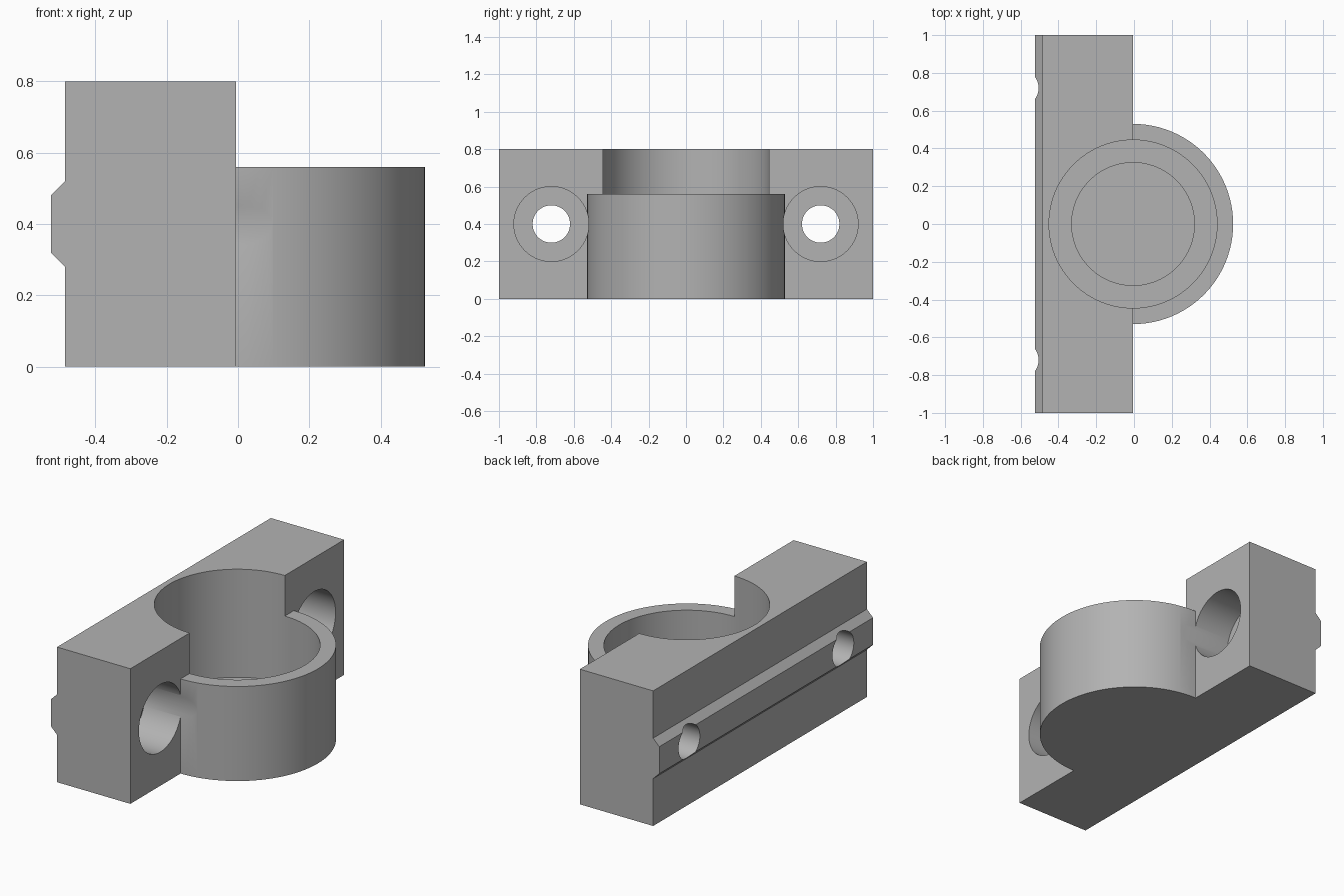
import bpy, bmesh, math
from mathutils import Matrix

cube = bpy.data.objects.get("Cube")
if cube:
    bpy.data.objects.remove(cube, do_unlink=True)

FACE_X, BACK_X = -0.005, -0.485     # mounting block front and back planes
BORE_Z, BORE_Y = 0.4, 0.72          # screw hole position

grey = bpy.data.materials.new("plain grey")
grey.use_nodes = True
grey.diffuse_color = (0.45, 0.45, 0.45, 1)
grey.node_tree.nodes["Principled BSDF"].inputs["Base Color"].default_value = (0.45, 0.45, 0.45, 1)


def prism(name, points, direction):
    """Extrude a closed outline along a direction."""
    bm = bmesh.new()
    face = bm.faces.new([bm.verts.new(p) for p in points])
    top = bmesh.ops.extrude_face_region(bm, geom=[face])["geom"]
    bmesh.ops.translate(bm, vec=direction,
                        verts=[v for v in top if isinstance(v, bmesh.types.BMVert)])
    bmesh.ops.recalc_face_normals(bm, faces=bm.faces)
    return to_object(name, bm)


def cylinder(name, radius, start, length, along_x=False):
    """Cylinder rising from start along z, or along x."""
    bm = bmesh.new()
    bmesh.ops.create_cone(bm, cap_ends=True, segments=96, radius1=radius,
                          radius2=radius, depth=length)
    bmesh.ops.translate(bm, verts=bm.verts, vec=(0, 0, length / 2))
    if along_x:
        bmesh.ops.rotate(bm, verts=bm.verts, matrix=Matrix.Rotation(math.pi / 2, 3, "Y"))
    bmesh.ops.translate(bm, verts=bm.verts, vec=start)
    return to_object(name, bm)


def to_object(name, bm):
    mesh = bpy.data.meshes.new(name)
    bm.to_mesh(mesh)
    bm.free()
    mesh.materials.append(grey)
    obj = bpy.data.objects.new(name, mesh)
    bpy.context.collection.objects.link(obj)
    return obj


def combine(target, tool, operation):
    """Apply a boolean and remove its tool."""
    mod = target.modifiers.new(operation, "BOOLEAN")
    mod.object, mod.operation, mod.solver = tool, operation, "EXACT"
    bpy.ops.object.select_all(action="DESELECT")
    bpy.context.view_layer.objects.active = target
    target.select_set(True)
    bpy.ops.object.modifier_apply(modifier=mod.name)
    bpy.data.objects.remove(tool, do_unlink=True)


# Mounting block with a chamfered locating rib along its back
RIB_X = BACK_X - 0.04
outline = [(FACE_X, 0), (FACE_X, 0.8), (BACK_X, 0.8), (BACK_X, 0.52),
           (RIB_X, 0.48), (RIB_X, 0.32), (BACK_X, 0.28), (BACK_X, 0)]
holder = prism("bearing_holder", [(x, -1, z) for x, z in outline], (0, 2, 0))

# Half-round cup wall, slightly overlapping the block
arc = [(FACE_X + 0.53 * math.cos(a), 0.53 * math.sin(a), 0)
       for a in (math.pi * (i / 48 - 0.5) for i in range(49))]
arc += [(FACE_X - 0.02, 0.53, 0), (FACE_X - 0.02, -0.53, 0)]
combine(holder, prism("cup", arc, (0, 0, 0.56)), "UNION")

# Round pocket, with a smaller recess in its floor
combine(holder, cylinder("pocket", 0.445, (FACE_X, 0, 0.16), 1), "DIFFERENCE")
combine(holder, cylinder("floor_recess", 0.325, (FACE_X, 0, 0.08), 0.3), "DIFFERENCE")

# Counterbored screw holes
for side in (-1, 1):
    y = side * BORE_Y
    combine(holder, cylinder("screw_hole", 0.1, (-0.7, y, BORE_Z), 1, True), "DIFFERENCE")
    combine(holder, cylinder("counterbore", 0.2, (FACE_X - 0.24, y, BORE_Z), 0.9, True), "DIFFERENCE")

bpy.ops.object.select_all(action="DESELECT")
holder.select_set(True)
bpy.context.view_layer.objects.active = holder
bpy.ops.object.shade_smooth_by_angle(angle=math.radians(30))
